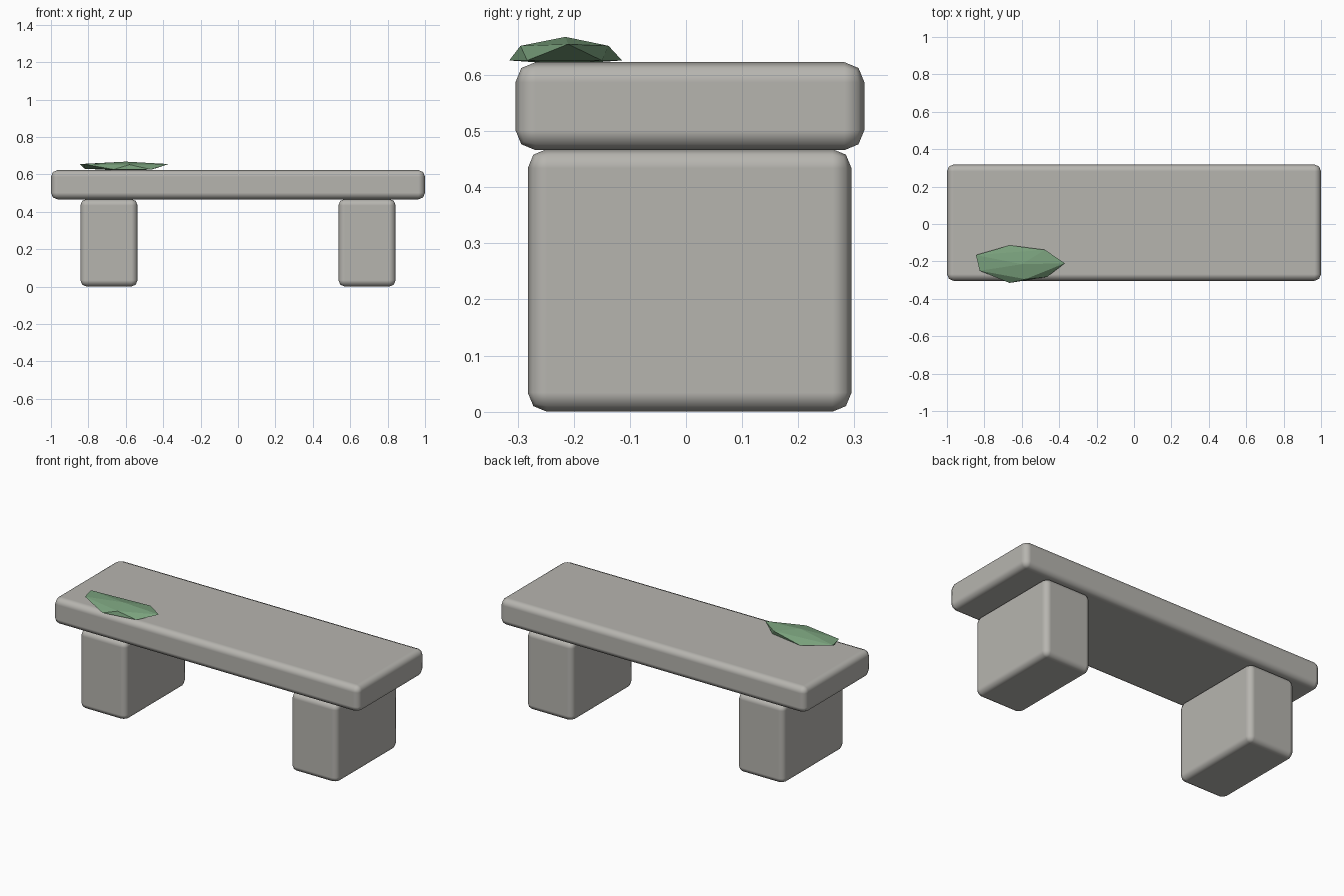
import bpy
import bmesh

default = bpy.data.objects.get("Cube")
if default:
    bpy.data.objects.remove(default, do_unlink=True)


def material(name, rgb):
    mat = bpy.data.materials.new(name)
    mat.use_nodes = True
    color = (*rgb, 1)
    mat.diffuse_color = color
    mat.node_tree.nodes["Principled BSDF"].inputs["Base Color"].default_value = color
    return mat


def add_object(name, bm, mat):
    bmesh.ops.recalc_face_normals(bm, faces=bm.faces)
    mesh = bpy.data.meshes.new(name)
    bm.to_mesh(mesh)
    bm.free()
    mesh.materials.append(mat)
    obj = bpy.data.objects.new(name, mesh)
    bpy.context.collection.objects.link(obj)
    return obj


def stone_block(name, low, high, bevel):
    """Box between two corners, with softly rounded edges."""
    bm = bmesh.new()
    bmesh.ops.create_cube(bm, size=1)
    for v in bm.verts:
        v.co = [a + (b - a) * (c + 0.5) for a, b, c in zip(low, high, v.co)]
    for f in bm.faces:
        f.smooth = True
    obj = add_object(name, bm, stone)
    mod = obj.modifiers.new("rounded_edges", "BEVEL")
    mod.width = bevel
    mod.segments = 2
    mod.harden_normals = True


def moss_patch(name, upper, lower, top, bottom):
    """Flat-faced clump: two staggered rings of five between two poles."""
    bm = bmesh.new()
    up = [bm.verts.new(p) for p in upper]
    low = [bm.verts.new(p) for p in lower]
    crown, base = bm.verts.new(top), bm.verts.new(bottom)
    for i in range(len(up)):
        j = (i + 1) % len(up)
        bm.faces.new((crown, up[i], up[j]))
        bm.faces.new((up[i], low[i], up[j]))
        bm.faces.new((low[i], low[j], up[j]))
        bm.faces.new((base, low[j], low[i]))
    add_object(name, bm, moss)


stone = material("grey_stone", (0.47, 0.46, 0.43))
moss = material("green_moss", (0.19, 0.35, 0.20))

# Seat slab and its two supports
stone_block("seat_slab", (-1, -0.304, 0.466), (1, 0.318, 0.623), 0.036)
for side, x in (("right", -0.69), ("left", 0.69)):
    stone_block(side + "_support", (x - 0.153, -0.282, 0),
                (x + 0.153, 0.295, 0.468), 0.034)

# Moss on the front right of the seat, rings listed anticlockwise
moss_patch(
    "moss_patch",
    upper=[(-0.37, -0.21, 0.655), (-0.476, -0.138, 0.652), (-0.845, -0.166, 0.655),
           (-0.825, -0.25, 0.655), (-0.58, -0.295, 0.652)],
    lower=[(-0.46, -0.15, 0.626), (-0.665, -0.114, 0.626), (-0.82, -0.21, 0.63),
           (-0.665, -0.315, 0.626), (-0.465, -0.283, 0.626)],
    top=(-0.6, -0.215, 0.668),
    bottom=(-0.6, -0.215, 0.619),
)
